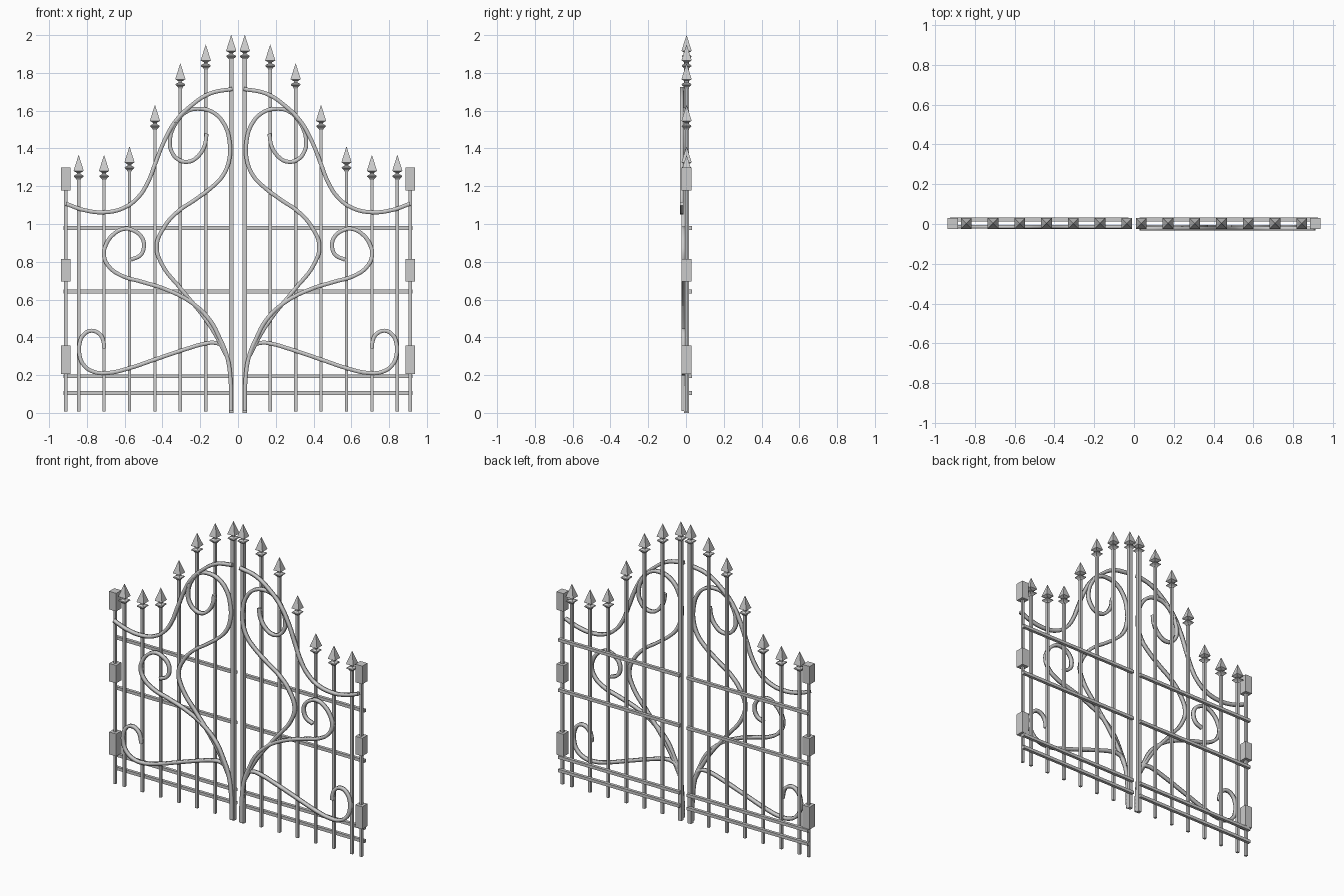
import bpy, bmesh, math

if "Cube" in bpy.data.objects:
    bpy.data.objects.remove(bpy.data.objects["Cube"])

BAR_Y, RAIL_Y = 0.003, 0.023


def add_mesh(name, bm):
    me = bpy.data.meshes.new(name)
    bmesh.ops.recalc_face_normals(bm, faces=bm.faces)
    bm.to_mesh(me)
    bm.free()
    ob = bpy.data.objects.new(name, me)
    bpy.context.collection.objects.link(ob)
    return ob


def square_stack(name, x, y, profile):
    """Square rings of (half width, z) joined into one closed solid."""
    bm = bmesh.new()
    rings = [[bm.verts.new((x + r * sx, y + r * sy, z))
              for sx, sy in ((1, 1), (-1, 1), (-1, -1), (1, -1))] for r, z in profile]
    for a, b in zip(rings, rings[1:]):
        for i in range(4):
            j = (i + 1) % 4
            bm.faces.new((a[i], a[j], b[j], b[i]))
    bm.faces.new(rings[0])
    bm.faces.new(rings[-1])
    return add_mesh(name, bm)


def box(name, lo, hi):
    bm = bmesh.new()
    bmesh.ops.create_cube(bm, size=1)
    for v in bm.verts:
        v.co = [(a + b) / 2 + c * (b - a) for a, b, c in zip(lo, hi, v.co)]
    return add_mesh(name, bm)


def curve_object(name, dims):
    cu = bpy.data.curves.new(name, 'CURVE')
    cu.dimensions = dims
    ob = bpy.data.objects.new(name, cu)
    bpy.context.collection.objects.link(ob)
    return ob, cu


# square bar cross-section shared by all bent rods
section, sc = curve_object("rod_section", '3D')
section.hide_render = True
sp = sc.splines.new('POLY')
sp.points.add(3)
for p, (u, v) in zip(sp.points, ((-1, -1), (1, -1), (1, 1), (-1, 1))):
    p.co = (u * .0105, v * .0095, 0, 1)
sp.use_cyclic_u = True


def bent_rod(name, pts, side, y):
    ob, cu = curve_object(name, '2D')
    cu.bevel_mode = 'OBJECT'
    cu.bevel_object = section
    cu.use_fill_caps = True
    cu.resolution_u = 6
    s = cu.splines.new('BEZIER')
    s.bezier_points.add(len(pts) - 1)
    for bp, (x, z) in zip(s.bezier_points, pts):
        bp.co = (side * x, z - .005, 0)
        bp.handle_left_type = bp.handle_right_type = 'AUTO'
    ob.rotation_euler.x = math.pi / 2
    ob.location.y = y


# picket tip heights, from the centre outwards
TIPS = [2.0, 1.95, 1.85, 1.63, 1.41, 1.365, 1.365]
# spear finial: (half width, drop below tip)
SPEAR = [(.010, .132), (.014, .124), (.026, .114), (.024, .108), (.010, .101), (.010, .094),
         (.027, .084), (.0005, 0)]

ARCH = [(.03, 1.72), (.15, 1.695), (.25, 1.63), (.33, 1.55), (.39, 1.445), (.44, 1.32),
        (.48, 1.22), (.53, 1.145), (.605, 1.09), (.71, 1.067), (.82, 1.08), (.91, 1.112)]
UPPER = [(.166, 1.483), (.177, 1.42), (.214, 1.361), (.261, 1.335), (.314, 1.345),
         (.351, 1.388), (.361, 1.44), (.335, 1.53), (.272, 1.60), (.203, 1.615),
         (.129, 1.594), (.071, 1.53), (.045, 1.44), (.045, 1.356), (.077, 1.266),
         (.129, 1.208), (.219, 1.139), (.325, 1.065), (.393, .985), (.43, .89),
         (.404, .794), (.298, .657), (.177, .508), (.113, .408), (.061, .307)]
MIDDLE = [(.567, .816), (.515, .842), (.498, .89), (.511, .937), (.551, .969), (.599, .98),
          (.662, .948), (.699, .895), (.71, .842), (.683, .779), (.615, .731), (.509, .699),
          (.377, .657), (.245, .588), (.15, .498), (.098, .403), (.058, .303),
          (.04, .18), (.036, .015)]
LOWER = [(.708, .344), (.711, .376), (.729, .418), (.776, .44), (.818, .418), (.84, .365),
         (.84, .318), (.818, .26), (.763, .222), (.683, .217), (.588, .238), (.43, .291),
         (.272, .344), (.177, .371), (.124, .376), (.085, .36), (.062, .31)]

for side, tag in ((1, "right"), (-1, "left")):
    # pickets with spear finials
    for i, top in enumerate(TIPS):
        x = side * (.036 + .1346 * i)
        r = .0125 if i == 0 else .0085
        square_stack(f"picket_{tag}_{i}", x, BAR_Y, [(r, 0 if i == 0 else .008), (r, top - .125)])
        square_stack(f"finial_{tag}_{i}", x, BAR_Y, [(w, top - d) for w, d in SPEAR])
    # hinge post and hinge blocks
    square_stack(f"hinge_post_{tag}", side * .912, BAR_Y, [(.0085, .008), (.0085, 1.29)])
    for i, (z0, z1) in enumerate([(.207, .357), (.696, .816), (1.178, 1.299)]):
        box(f"hinge_block_{tag}_{i}", (side * .912 - .026, BAR_Y - .027, z0),
            (side * .912 + .026, BAR_Y + .027, z1))
    # horizontal rails behind the pickets
    xs = sorted((side * .028, side * .925))
    for i, z in enumerate((.105, .194, .643, .979)):
        box(f"rail_{tag}_{i}", (xs[0], RAIL_Y - .01, z - .01), (xs[1], RAIL_Y + .01, z + .01))
    # arched top rail and scrollwork in front
    bent_rod(f"arch_{tag}", ARCH, side, -.023 if side > 0 else -.014)
    bent_rod(f"upper_scroll_{tag}", UPPER, side, -.014)
    bent_rod(f"middle_scroll_{tag}", MIDDLE, side, -.015)
    bent_rod(f"lower_scroll_{tag}", LOWER, side, -.0135)
